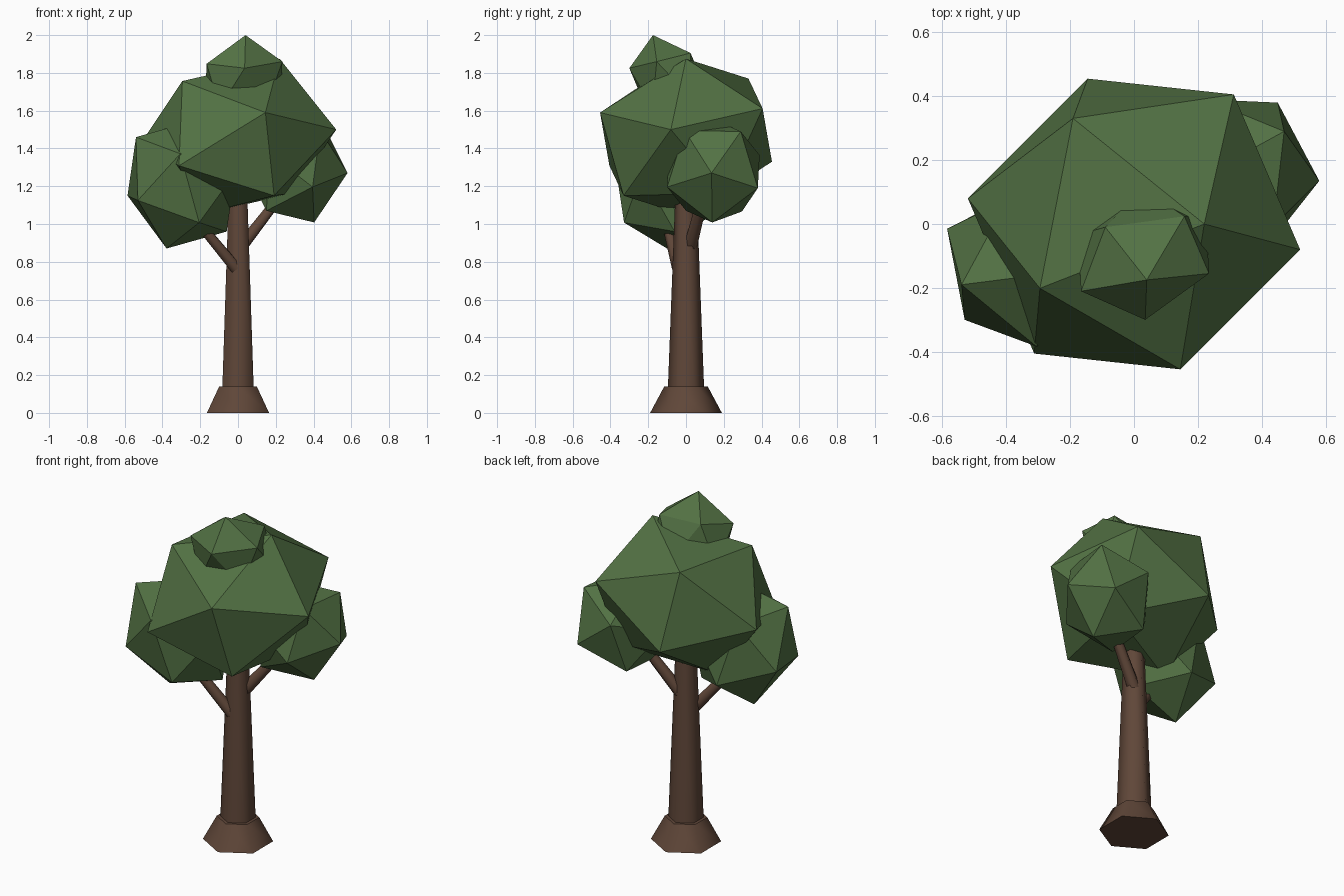
import bpy, bmesh
from mathutils import Vector, Matrix

if "Cube" in bpy.data.objects:
    bpy.data.objects.remove(bpy.data.objects["Cube"])

PHI = (1 + 5 ** 0.5) / 2


def material(name, color):
    m = bpy.data.materials.new(name)
    m.diffuse_color = (*color, 1)
    m.use_nodes = True
    m.node_tree.nodes["Principled BSDF"].inputs["Base Color"].default_value = m.diffuse_color
    return m


BARK = material("bark", (0.115, 0.062, 0.04))
LEAF = material("leaf", (0.085, 0.165, 0.057))


def finish(name, bm, mat):
    bmesh.ops.recalc_face_normals(bm, faces=bm.faces)
    mesh = bpy.data.meshes.new(name)
    bm.to_mesh(mesh)
    bm.free()
    mesh.materials.append(mat)
    bpy.context.collection.objects.link(bpy.data.objects.new(name, mesh))


def limb(name, start, end, r1, r2):
    """Six-sided tapered limb, smooth around the sides with flat caps."""
    start, end = Vector(start), Vector(end)
    axis = end - start
    turn = Vector((0, 0, 1)).rotation_difference(axis).to_matrix().to_4x4()
    bm = bmesh.new()
    bmesh.ops.create_cone(bm, cap_ends=True, segments=6, radius1=r1, radius2=r2,
                          depth=axis.length,
                          matrix=Matrix.Translation((start + end) / 2) @ turn)
    for f in bm.faces:
        f.smooth = len(f.verts) == 4
    finish(name, bm, BARK)


def leaf_clump(name, center, *corners):
    """Stretched icosahedron defined by its centre and one triangle of corners."""
    center = Vector(center)
    a, b, c = (Vector(p) - center for p in corners)
    half = [a, b, c, (a + b) / PHI - c, (b + c) / PHI - a, (c + a) / PHI - b]
    bm = bmesh.new()
    for v in half:
        bm.verts.new(center + v)
        bm.verts.new(center - v)
    bmesh.ops.convex_hull(bm, input=bm.verts[:])
    finish(name, bm, LEAF)


# Trunk with flared foot
limb("trunk_base", (0, 0, 0), (0, 0, 0.14), 0.19, 0.115)
limb("trunk", (0, 0, 0.02), (0, 0, 1.2), 0.1, 0.055)

# Branches
limb("left_branch", (-0.01, -0.04, 0.765), (-0.27, -0.12, 1.08), 0.034, 0.025)
limb("right_branch", (0.01, 0.02, 0.87), (0.25, 0.10, 1.18), 0.036, 0.026)

# Foliage
leaf_clump("main_foliage", (0, 0, 1.46),
           (0.22, 0, 1.875), (0.52, -0.08, 1.5), (0.145, -0.455, 1.59))
leaf_clump("left_foliage", (-0.30, -0.125, 1.21),
           (-0.54, -0.19, 1.46), (-0.53, -0.30, 1.125), (-0.585, -0.015, 1.15))
leaf_clump("right_foliage", (0.31, 0.145, 1.28),
           (0.58, 0.135, 1.27), (0.45, 0.38, 1.19), (0.47, 0.29, 1.49))
leaf_clump("top_foliage", (0.03, -0.094, 1.76),
           (0.04, -0.175, 2.0), (0.035, -0.30, 1.825), (0.235, -0.155, 1.86))
